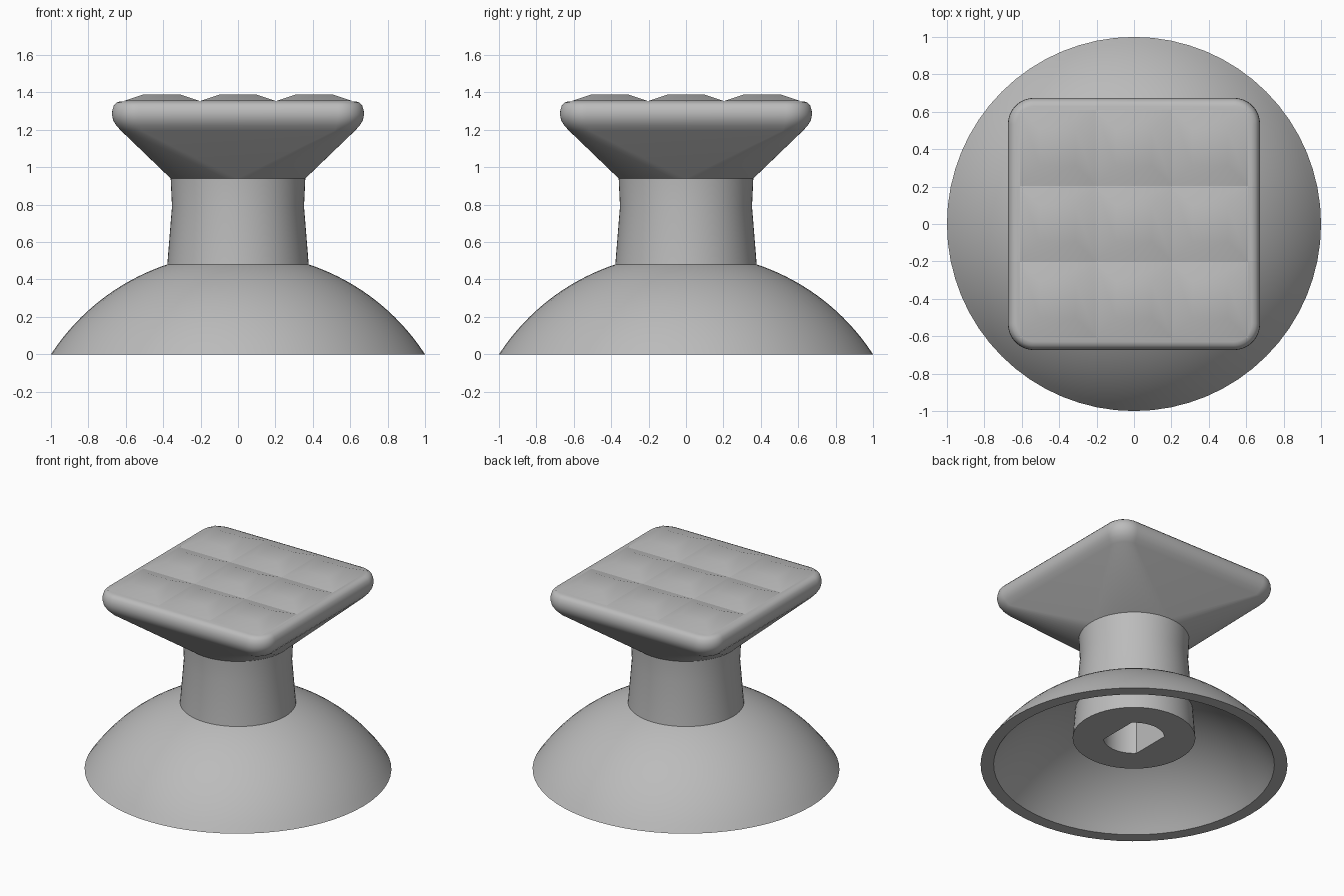
import bpy, bmesh
from math import sin, cos, pi, sqrt, radians

old = bpy.data.objects.get("Cube")
if old:
    bpy.data.objects.remove(old)

grey = bpy.data.materials.new("matte_grey")
grey.use_nodes = True
COLOUR = (0.5, 0.5, 0.5, 1)
grey.diffuse_color = COLOUR
grey.node_tree.nodes["Principled BSDF"].inputs["Base Color"].default_value = COLOUR

SEG = 16  # steps per quarter turn


def ring(half, radius, z, flat=None):
    """Rounded square of given half width; a circle when half == radius."""
    pts = []
    for q in range(4):
        mid = (q + 0.5) * pi / 2
        cx = (half - radius) * sqrt(2) * cos(mid)
        cy = (half - radius) * sqrt(2) * sin(mid)
        for i in range(SEG + 1):
            a = (q + i / SEG) * pi / 2
            x, y = cx + radius * cos(a), cy + radius * sin(a)
            if flat:
                x = max(-flat, min(flat, x))
            pts.append((x, y, z))
    return pts


def circle(r, z, flat=None):
    return ring(r, r, z, flat)


def finish(name, bm, angle=30):
    bmesh.ops.remove_doubles(bm, verts=bm.verts, dist=1e-5)
    bmesh.ops.recalc_face_normals(bm, faces=bm.faces)
    mesh = bpy.data.meshes.new(name)
    bm.to_mesh(mesh)
    bm.free()
    mesh.materials.append(grey)
    ob = bpy.data.objects.new(name, mesh)
    bpy.context.collection.objects.link(ob)
    bpy.ops.object.select_all(action='DESELECT')
    ob.select_set(True)
    bpy.context.view_layer.objects.active = ob
    bpy.ops.object.shade_smooth_by_angle(angle=radians(angle))
    return ob


def loft(name, rings, cap_start=False, cap_end=False):
    """Skin a stack of rings, with optional end caps."""
    bm = bmesh.new()
    rows = [[bm.verts.new(p) for p in r] for r in rings]
    for a, b in zip(rows, rows[1:]):
        for i in range(len(a)):
            j = (i + 1) % len(a)
            bm.faces.new((a[i], a[j], b[j], b[i]))
    if cap_start:
        bm.faces.new(rows[0])
    if cap_end:
        bm.faces.new(rows[-1])
    return finish(name, bm)


# Hollow dome: two concentric spherical shells joined at the rim
CENTRE = -0.652


def shell(rim, steps=20, top=0.34):
    big = sqrt(rim ** 2 + CENTRE ** 2)
    out = []
    for i in range(steps + 1):
        r = rim + (top - rim) * i / steps
        out.append(circle(r, sqrt(big ** 2 - r ** 2) + CENTRE))
    return out


loft("dome_base", shell(0.915)[::-1] + shell(1.0))

# Tapered neck running down inside the dome, with a double-flat shaft socket
loft("neck_with_socket", [
    circle(0.2, 0.7, 0.14), circle(0.2, 0.2, 0.14),
    circle(0.4, 0.2), circle(0.378, 0.48), circle(0.353, 0.79), circle(0.36, 0.94),
], cap_start=True)

# Square head flaring out of the neck, with a rolled edge
PROFILE = [(0.36, 0.36, 0.94), (0.625, 0.11, 1.195), (0.65, 0.125, 1.222),
           (0.667, 0.135, 1.25), (0.674, 0.14, 1.28), (0.672, 0.138, 1.305),
           (0.664, 0.13, 1.33), (0.65, 0.118, 1.345), (0.63, 0.1, 1.352)]
loft("thumb_head", [ring(*p) for p in PROFILE], cap_end=True)

# Grip pad: three by three blunt pyramids
bm = bmesh.new()
PITCH, TOP = 0.407, 0.095
for ix in (-1, 0, 1):
    for iy in (-1, 0, 1):
        def square(h, z):
            return [bm.verts.new((ix * PITCH + sx * h, iy * PITCH + sy * h, z))
                    for sx, sy in ((-1, -1), (1, -1), (1, 1), (-1, 1))]
        low, high = square(PITCH / 2, 1.354), square(TOP, 1.39)
        bm.faces.new(high)
        for i in range(4):
            j = (i + 1) % 4
            bm.faces.new((low[i], low[j], high[j], high[i]))
finish("grip_pad", bm)
